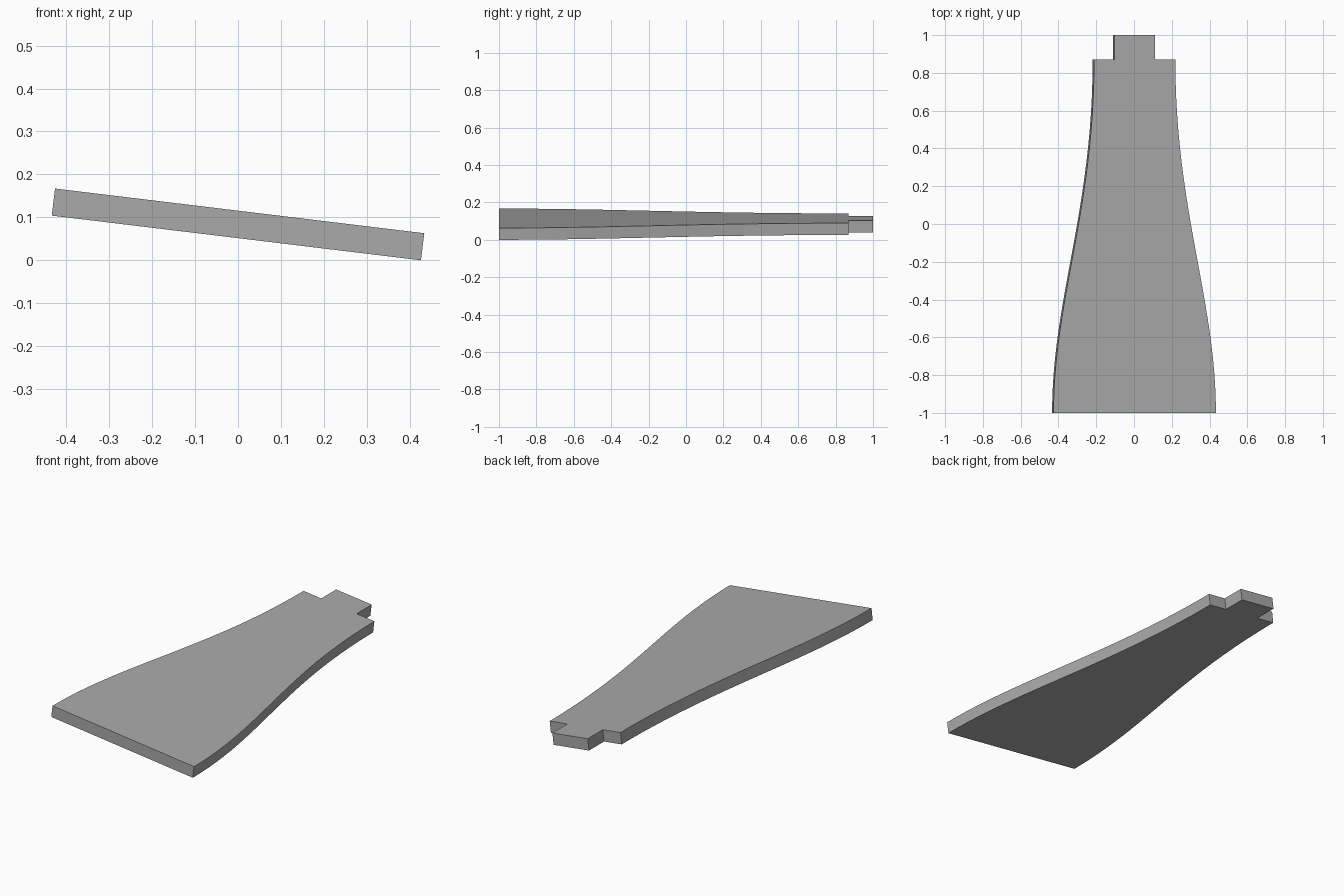
import bpy, bmesh, math
from mathutils import Vector, Matrix
from mathutils.geometry import interpolate_bezier

cube = bpy.data.objects.get("Cube")
if cube:
    bpy.data.objects.remove(cube, do_unlink=True)

FRONT_HALF = 0.433
BACK_HALF = FRONT_HALF / 2
TAB_HALF = FRONT_HALF / 4
SHOULDER_Y = 0.87
THICKNESS = 0.0635
TILT = math.radians(6.9)

# Plain grey material
grey = bpy.data.materials.new("plain_grey")
grey.use_nodes = True
colour = (0.4, 0.4, 0.4, 1)
grey.diffuse_color = colour
grey.node_tree.nodes["Principled BSDF"].inputs["Base Color"].default_value = colour

# Right half of the outline: S-curved flank, shoulder, then end tab
flank = interpolate_bezier(
    Vector((FRONT_HALF, -1, 0)), Vector((FRONT_HALF, -0.4, 0)),
    Vector((BACK_HALF, 0.07, 0)), Vector((BACK_HALF, SHOULDER_Y, 0)), 25)
half = [Vector((p.x, p.y, 0)) for p in flank]
half += [Vector((TAB_HALF, SHOULDER_Y, 0)), Vector((TAB_HALF, 1, 0))]
outline = half + [Vector((-p.x, p.y, 0)) for p in reversed(half)]

# Flat board, extruded from the outline and tilted sideways
bm = bmesh.new()
base = bm.faces.new([bm.verts.new(p) for p in outline])
extruded = bmesh.ops.extrude_face_region(bm, geom=[base])["geom"]
top_verts = [g for g in extruded if isinstance(g, bmesh.types.BMVert)]
bmesh.ops.translate(bm, verts=top_verts, vec=(0, 0, THICKNESS))
bmesh.ops.rotate(bm, verts=bm.verts, cent=(0, 0, THICKNESS / 2),
                 matrix=Matrix.Rotation(TILT, 3, 'Y'))
lowest = min(v.co.z for v in bm.verts)
bmesh.ops.translate(bm, verts=bm.verts, vec=(0, 0, -lowest))
bmesh.ops.recalc_face_normals(bm, faces=bm.faces)

mesh = bpy.data.meshes.new("tapered_board")
bm.to_mesh(mesh)
bm.free()
mesh.materials.append(grey)
board = bpy.data.objects.new("tapered_board", mesh)
bpy.context.collection.objects.link(board)

# Smooth the curved flanks while keeping the corners crisp
bpy.context.view_layer.objects.active = board
board.select_set(True)
bpy.ops.object.shade_smooth_by_angle(angle=math.radians(30))
